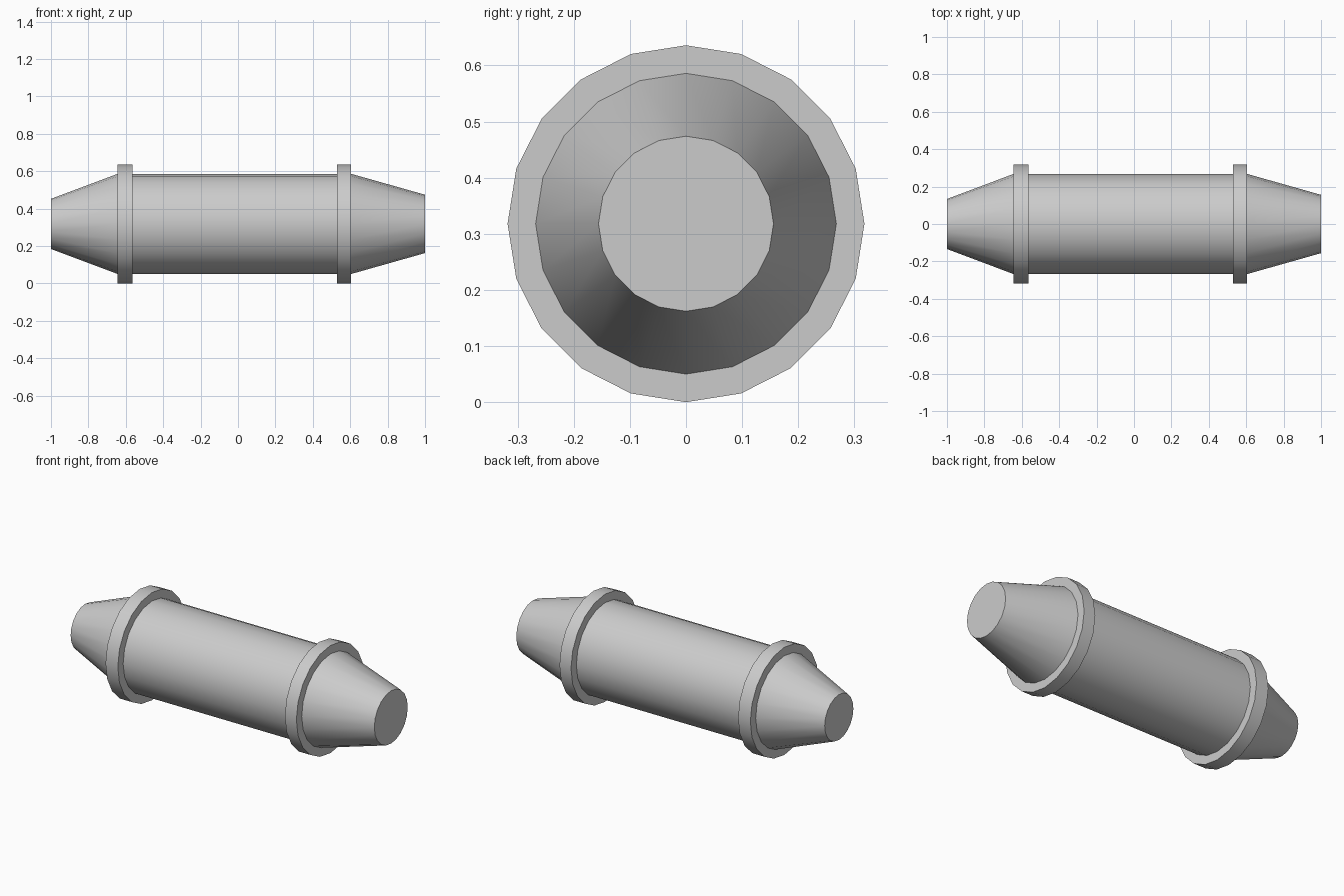
import bpy
import bmesh
import math

if "Cube" in bpy.data.objects:
    bpy.data.objects.remove(bpy.data.objects["Cube"])

SIDES = 20
CENTRE_Z = 0.318
BODY_R, COLLAR_R = 0.268, 0.318


def lathe_x(name, profile):
    """Closed solid turned around the x axis from (x, radius) points."""
    bm = bmesh.new()
    rings = []
    for x, r in profile:
        angles = [2 * math.pi * i / SIDES for i in range(SIDES)]
        rings.append([bm.verts.new((x, r * math.sin(a), r * math.cos(a))) for a in angles])
    for a, b in zip(rings, rings[1:]):
        for i in range(SIDES):
            j = (i + 1) % SIDES
            bm.faces.new((a[i], a[j], b[j], b[i]))
    bm.faces.new(rings[0])
    bm.faces.new(rings[-1])
    bmesh.ops.recalc_face_normals(bm, faces=bm.faces)
    mesh = bpy.data.meshes.new(name)
    bm.to_mesh(mesh)
    bm.free()
    obj = bpy.data.objects.new(name, mesh)
    bpy.context.collection.objects.link(obj)
    obj.location.z = CENTRE_Z
    return obj


def collar(x0, x1):
    """Raised band: step out, across and back in."""
    return [(x0, BODY_R), (x0, COLLAR_R), (x1, COLLAR_R), (x1, BODY_R)]


# Barrel with two collars and tapered ends, as one watertight turned piece
profile = [(-1.0, 0.134)] + collar(-0.643, -0.563) + collar(0.529, 0.604) + [(1.0, 0.156)]
barrel = lathe_x("collared_barrel", profile)

# Smooth round the sides, crisp at collars and end caps
bpy.context.view_layer.objects.active = barrel
barrel.select_set(True)
bpy.ops.object.shade_smooth_by_angle(angle=math.radians(30))
